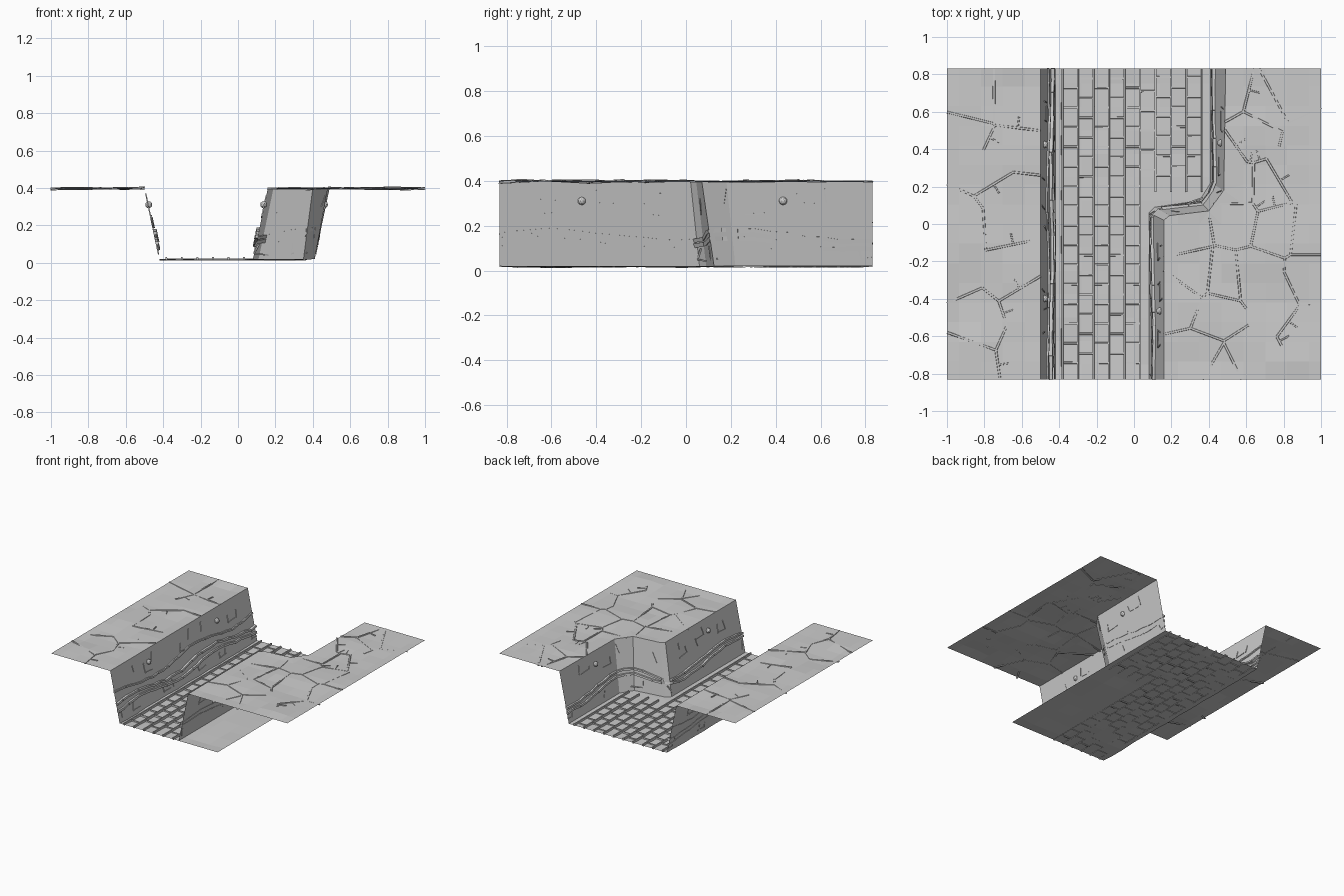
import bpy, bmesh, math, random
from mathutils import Vector as V

if "Cube" in bpy.data.objects:
    bpy.data.objects.remove(bpy.data.objects["Cube"])

random.seed(7)
Y, TOP, BOT = 0.832, 0.4, 0.02
UP = V((0, 0, 1))

# Trench edges: (x, y) at the rim and at the floor
LEFT_TOP = [(-0.5, -Y), (-0.5, Y)]
LEFT_BOT = [(-0.42, -Y), (-0.42, Y)]
RIGHT_TOP = [(0.16, -Y), (0.16, 0.02), (0.19, 0.045), (0.40, 0.07), (0.48, 0.18), (0.49, Y)]
RIGHT_BOT = [(0.08, -Y), (0.08, 0.06), (0.11, 0.09), (0.35, 0.125), (0.41, 0.22), (0.41, Y)]


def finish(bm, name):
    me = bpy.data.meshes.new(name)
    bm.to_mesh(me)
    bm.free()
    ob = bpy.data.objects.new(name, me)
    bpy.context.collection.objects.link(ob)
    return ob


def rib(bm, a, b, n, w, h, extend=0.0):
    """Tapered raised strip from a to b standing along n."""
    a, b = V(a), V(b)
    d = (b - a).normalized()
    a, b = a - d * extend, b + d * extend
    side = d.cross(n).normalized() * w / 2
    rings = []
    for p in (a, b):
        rings.append([bm.verts.new(q) for q in (
            p - side - n * 0.003, p + side - n * 0.003,
            p + side * 0.7 + n * h, p - side * 0.7 + n * h)])
    r, s = rings
    for i in range(4):
        j = (i + 1) % 4
        bm.faces.new((r[i], s[i], s[j], r[j]))
    bm.faces.new(r)
    bm.faces.new(s[::-1])


def outline_face(outline):
    bm = bmesh.new()
    bm.faces.new([bm.verts.new((x, y, 0)) for x, y in outline])
    return bm


def cut(bm, co, no, clear=False):
    bmesh.ops.bisect_plane(bm, geom=bm.verts[:] + bm.edges[:] + bm.faces[:],
                           plane_co=co, plane_no=no, clear_outer=clear)


def undulate(x, y):
    return TOP - 0.002 + 0.005 * math.sin(7 * x + 2) * math.cos(8 * y) \
        + 0.004 * math.sin(11 * y + 4 * x)


# Ground sheets and their crack network
def ground(side, outline):
    bm = outline_face(outline)
    for i in range(-8, 9):
        cut(bm, (i * 0.117, 0, 0), (1, 0, 0))
        cut(bm, (0, i * 0.105, 0), (0, 1, 0))
    for v in bm.verts:
        z = undulate(v.co.x, v.co.y) + random.uniform(-0.003, 0.003)
        v.co.z = TOP if v.is_boundary else z
    bmesh.ops.triangulate(bm, faces=[f for f in bm.faces if len(f.verts) > 4])
    finish(bm, side + "_ground")

    xs = [p[0] for p in outline]
    nx = max(2, round((max(xs) - min(xs)) / 0.23))
    seeds = [V((min(xs) + (max(xs) - min(xs)) * (i + random.uniform(0.1, 0.9)) / nx,
                -Y + 2 * Y * (j + random.uniform(0.1, 0.9)) / 7, 0))
             for i in range(nx) for j in range(7)]
    cracks = bmesh.new()
    for i, s in enumerate(seeds):
        cell = outline_face(outline)
        for o in seeds:
            if o is not s and cell.faces:
                cut(cell, (s + o) / 2, o - s, True)
        for e in cell.edges:
            a, b = e.verts[0].co, e.verts[1].co
            mid = (a + b) / 2
            near = sorted(range(len(seeds)), key=lambda k: (seeds[k] - mid).length)[:2]
            shared = (seeds[near[1]] - mid).length - (seeds[near[0]] - mid).length < 1e-3
            if shared and i == min(near) and (a - b).length > 0.03 and random.random() < 0.75:
                p, q = [V((c.x, c.y, undulate(c.x, c.y))) for c in (a, b)]
                rib(cracks, p, q, UP, 0.014, 0.003)
                # short spur off some cracks
                if random.random() < 0.3 and 0.0 < abs(mid.x - (-0.5 if side == "left" else 0.6)) < 0.3:
                    m = (p + q) / 2
                    r = (q - p).cross(UP).normalized() * 0.06
                    if abs(m.x + r.x) > 0.52 and abs(m.y + r.y) < Y:
                        rib(cracks, m, m + r, UP, 0.009, 0.003)
        cell.free()
    finish(cracks, side + "_ground_cracks")


ground("left", [(-1, -Y), (-0.5, -Y), (-0.5, Y), (-1, Y)])
ground("right", RIGHT_TOP[:1] + [(1, -Y), (1, Y)] + RIGHT_TOP[:0:-1])


# Wall surface lookup: distance fraction t along the wall, height z
def wall_point(top, bot, sign, t, z, out=0.0):
    lens = [(V(b) - V(a)).length for a, b in zip(bot, bot[1:])]
    d = t * sum(lens)
    k = 0
    while k < len(lens) - 1 and d > lens[k]:
        d -= lens[k]
        k += 1
    f = d / lens[k]
    lo, hi = V(bot[k]).lerp(V(bot[k + 1]), f), V(top[k]).lerp(V(top[k + 1]), f)
    g = (z - BOT) / (TOP - BOT)
    p = lo.lerp(hi, g)
    along = V(bot[k + 1]) - V(bot[k])
    slope = V((hi.x - lo.x, hi.y - lo.y, TOP - BOT))
    n = V((along.x, along.y, 0)).cross(slope).normalized() * sign
    return V((p.x, p.y, z)) + n * out, n


def wall(side, top, bot, sign, ridges, stones):
    bm = bmesh.new()
    lo = [bm.verts.new((x, y, BOT)) for x, y in bot]
    hi = [bm.verts.new((x, y, TOP)) for x, y in top]
    for i in range(len(lo) - 1):
        f = (lo[i], lo[i + 1], hi[i + 1], hi[i])
        bm.faces.new(f if sign > 0 else f[::-1])
    finish(bm, side + "_wall")

    # wavy strata ridges running the whole wall
    at = lambda t, z, out=0.0: wall_point(top, bot, sign, t, z, out)
    bm = bmesh.new()
    N = 26
    for z0, amp, ph, w, h in ridges:
        pts = [at(i / N, z0 + amp * math.sin(ph + 11 * i / N) + random.uniform(-.006, .006))
               for i in range(N + 1)]
        for (a, n), (b, _) in zip(pts, pts[1:]):
            rib(bm, a, b, n, w, h * random.uniform(0.75, 1.1))
    finish(bm, side + "_wall_strata")

    # short cracks between the strata
    bm = bmesh.new()
    for i in range(16):
        t = (i + random.uniform(0.2, 0.8)) / 16
        z = random.choice((0.05, 0.25, 0.30))
        a, n = at(t, z)
        b, _ = at(min(1, t + random.uniform(-0.01, 0.015)), z + random.uniform(0.04, 0.07))
        rib(bm, a, b, n, 0.008, 0.004)
        if i % 2:
            c, _ = at(min(1, t + 0.05), z + random.uniform(-0.01, 0.01))
            rib(bm, a, c, n, 0.008, 0.004)
    finish(bm, side + "_wall_cracks")

    # embedded stones
    bm = bmesh.new()
    for t, z in stones:
        p, _ = at(t, z, 0.004)
        new = bmesh.ops.create_icosphere(bm, subdivisions=2, radius=0.019)["verts"]
        bmesh.ops.translate(bm, verts=new, vec=p)
    finish(bm, side + "_wall_stones")


wall("left", LEFT_TOP, LEFT_BOT, 1,
     [(0.10, 0.022, 0.0, 0.022, 0.014), (0.145, 0.025, 0.4, 0.020, 0.017),
      (0.22, 0.025, 1.5, 0.016, 0.010)], [(0.26, 0.31), (0.755, 0.31)])
wall("right", RIGHT_TOP, RIGHT_BOT, -1,
     [(0.12, 0.024, 0.6, 0.020, 0.014), (0.155, 0.024, 0.4, 0.018, 0.016)],
     [(0.20, 0.31), (0.80, 0.31)])

# Floor sheet, running under the ground on the right
bm = outline_face([(-0.42, -Y), (0.41, -Y), (0.41, Y), (-0.42, Y)])
for i in range(-6, 7):
    cut(bm, (0, i * 0.125, 0), (0, 1, 0))
    cut(bm, (i * 0.14, 0, 0), (1, 0, 0))
for v in bm.verts:
    v.co.z = BOT - (0 if v.is_boundary else random.uniform(0, 0.008))
finish(bm, "trench_floor")

# Floor ribs along the trench, with low staggered cross ribs
bm = bmesh.new()
pitch = 0.083
for k in range(10):
    x = -0.383 + k * pitch
    y0 = -Y if x < 0.07 else 0.17
    rib(bm, (x, y0, 0.018), (x, Y, 0.018), UP, 0.012, 0.014)
    if k == 9:
        break
    if k == 5:
        y0 = 0.15
    y = y0 + 0.09 + 0.05 * (k % 2)
    while y < Y - 0.02:
        rib(bm, (x, y, 0.016), (x + pitch, y, 0.016), UP, 0.012, 0.008)
        y += 0.105
finish(bm, "floor_ribs")
